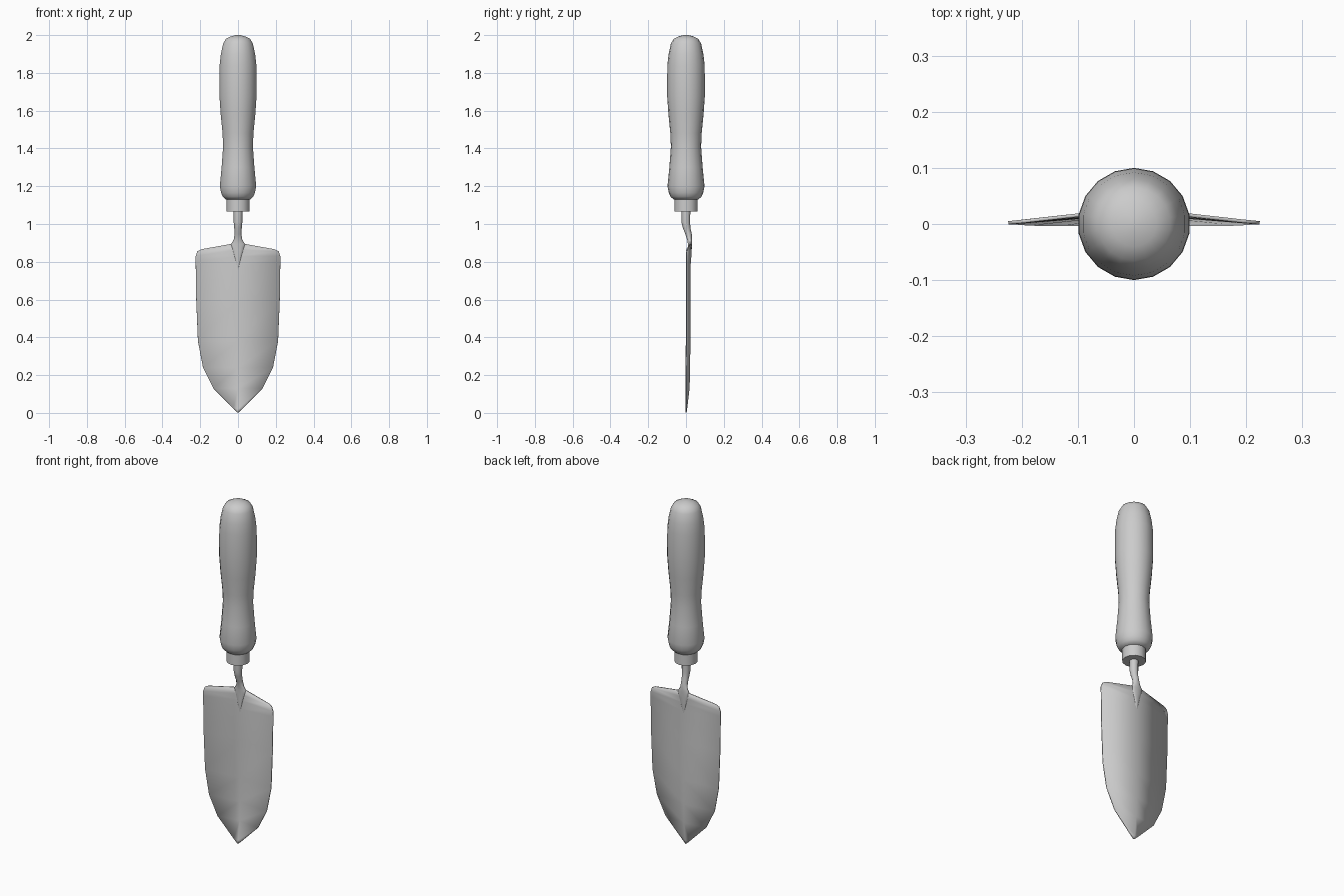
import bpy, math

if "Cube" in bpy.data.objects:
    bpy.data.objects.remove(bpy.data.objects["Cube"])


def make(name, verts, faces, angle=40):
    me = bpy.data.meshes.new(name)
    me.from_pydata(verts, [], faces)
    ob = bpy.data.objects.new(name, me)
    bpy.context.collection.objects.link(ob)
    bpy.ops.object.select_all(action='DESELECT')
    bpy.context.view_layer.objects.active = ob
    ob.select_set(True)
    bpy.ops.object.mode_set(mode='EDIT')
    bpy.ops.mesh.select_all(action='SELECT')
    bpy.ops.mesh.remove_doubles(threshold=1e-5)
    bpy.ops.mesh.normals_make_consistent(inside=False)
    bpy.ops.object.mode_set(mode='OBJECT')
    bpy.ops.object.shade_smooth_by_angle(angle=math.radians(angle))
    return ob


def loft(name, sections, n, angle=40):
    """Stack of ellipses (z, y, rx, ry) joined into a closed tube."""
    verts, faces = [], []
    for z, y, rx, ry in sections:
        for i in range(n):
            a = math.pi / 2 + 2 * math.pi * i / n
            verts.append((rx * math.cos(a), y + ry * math.sin(a), z))
    for r in range(len(sections) - 1):
        for i in range(n):
            j = (i + 1) % n
            faces.append((r * n + i, r * n + j, (r + 1) * n + j, (r + 1) * n + i))
    faces.append(tuple(range(n)))
    faces.append(tuple(range((len(sections) - 1) * n, len(sections) * n)))
    return make(name, verts, faces, angle)


# Turned wooden grip
grip = [(1.13, .066), (1.145, .082), (1.165, .091), (1.20, .098), (1.30, .088),
        (1.41, .080), (1.48, .083), (1.58, .093), (1.68, .100), (1.84, .099),
        (1.90, .092), (1.955, .080), (1.98, .065), (1.993, .040), (2.0, .012)]
loft("handle", [(z, 0, r, r) for z, r in grip], 18, 50)

# Metal collar
loft("ferrule", [(1.065, 0, .062, .062), (1.14, 0, .062, .062)], 12)

# Cranked neck, flaring and fading into the blade
loft("neck", [(1.09, 0, .023, .023), (1.01, -.001, .023, .023), (.98, .003, .020, .020),
              (.945, .014, .018, .017), (.915, .020, .023, .013), (.893, .021, .038, .011),
              (.86, .021, .029, .009), (.81, .020, .014, .007), (.76, .019, .003, .003)], 12, 50)

# Blade rows: half width, edge z, edge y, centre z, centre y
rows = [(.004, .004, -.001, .002, 0), (.025, .024, -.001, .02, .003),
        (.13, .13, -.001, .13, .016), (.185, .24, 0, .24, .019),
        (.212, .38, .002, .38, .020), (.221, .60, .002, .60, .020),
        (.224, .80, .002, .78, .020), (.224, .83, .002, .83, .022),
        (.215, .855, .003, .865, .024), (.195, .866, .005, .901, .027)]
verts, faces = [], []
for w, ze, ye, zc, yc in rows:
    verts += [(-w, ye, ze), (0, yc, zc), (w, ye, ze)]
for r in range(len(rows) - 1):
    for c in range(2):
        a = r * 3 + c
        faces.append((a, a + 1, a + 4, a + 3))
blade = make("blade", verts, faces, 30)
sol = blade.modifiers.new("thickness", 'SOLIDIFY')
sol.thickness = .006
sol.offset = 0
